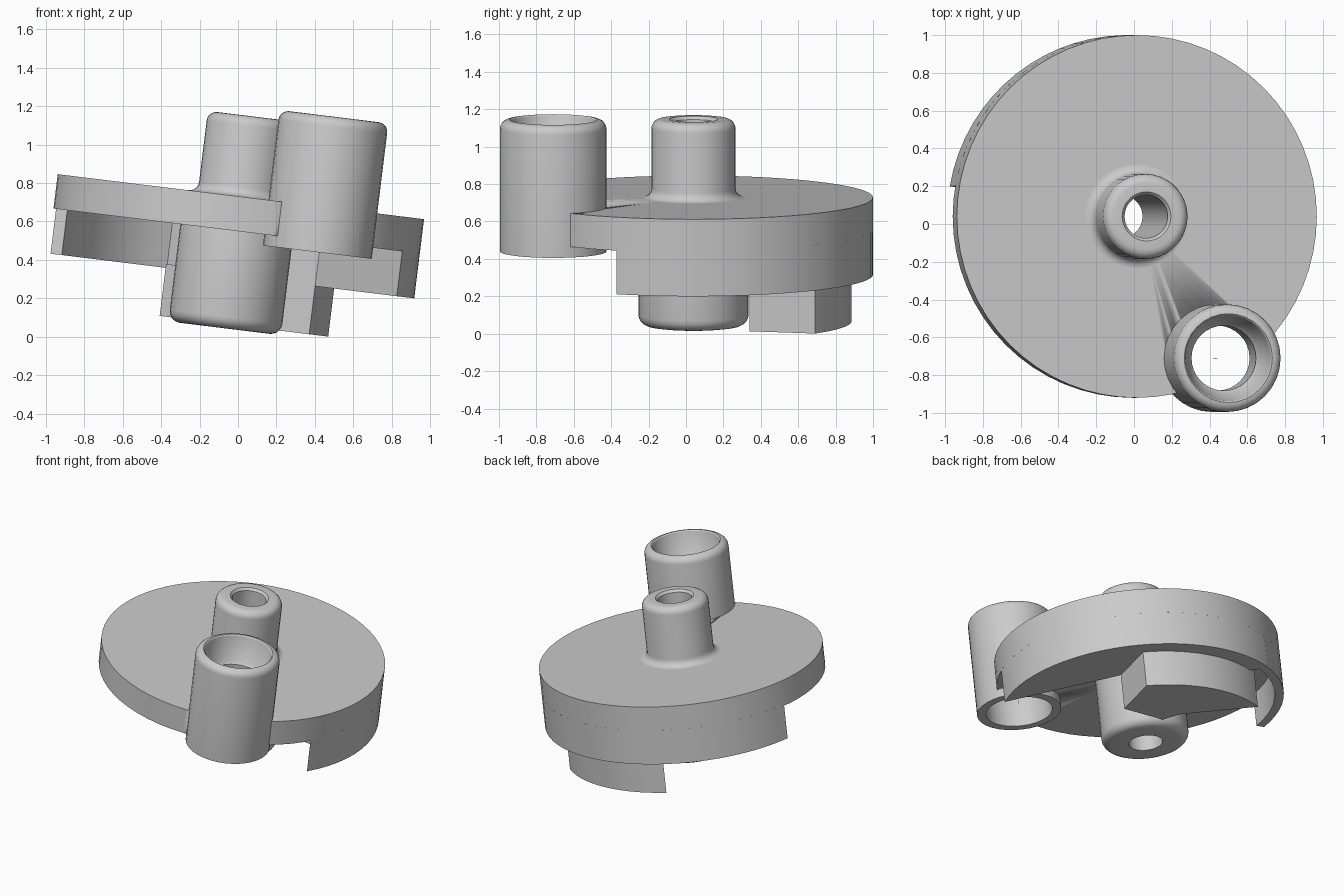
import bpy
import bmesh
from math import cos, sin, radians, pi
from mathutils import Matrix

cube = bpy.data.objects.get("Cube")
if cube:
    bpy.data.objects.remove(cube, do_unlink=True)

grey = bpy.data.materials.new("plain_grey")
grey.use_nodes = True
colour = (0.6, 0.6, 0.6, 1)
grey.diffuse_color = colour
grey.node_tree.nodes["Principled BSDF"].inputs["Base Color"].default_value = colour

TILT = Matrix.Rotation(radians(7), 4, "Y")
HUB = (-0.074, 0.04)
BOSS = (0.356, -0.71)
DISC_R, TOP, UNDER, SKIRT = 0.96, 0.725, 0.545, 0.31


def finish(name, bm, centre):
    """Place the part on its axis, tilt it and shade it."""
    bmesh.ops.recalc_face_normals(bm, faces=bm.faces)
    bm.transform(TILT @ Matrix.Translation((*centre, 0)))
    mesh = bpy.data.meshes.new(name)
    bm.to_mesh(mesh)
    bm.free()
    mesh.materials.append(grey)
    obj = bpy.data.objects.new(name, mesh)
    bpy.context.collection.objects.link(obj)
    bpy.ops.object.select_all(action="DESELECT")
    obj.select_set(True)
    bpy.context.view_layer.objects.active = obj
    bpy.ops.object.shade_smooth_by_angle(angle=radians(30))
    return obj


def lathe(name, profile, centre, sides):
    """Turn a closed (radius, height) loop around an upright axis."""
    bm = bmesh.new()
    rings = []
    for i in range(sides):
        a = 2 * pi * i / sides
        rings.append([bm.verts.new((r * cos(a), r * sin(a), h)) for r, h in profile])
    n = len(profile)
    for i in range(sides):
        a, b = rings[i], rings[(i + 1) % sides]
        for j in range(n):
            k = (j + 1) % n
            bm.faces.new((a[j], b[j], b[k], a[k]))
    return finish(name, bm, centre)


def prism(name, outline, low, high):
    """Extrude an outline, given from the hub axis, between two heights."""
    bm = bmesh.new()
    face = bm.faces.new([bm.verts.new((x, y, low)) for x, y in outline])
    new = bmesh.ops.extrude_face_region(bm, geom=[face])["geom"]
    verts = [v for v in new if isinstance(v, bmesh.types.BMVert)]
    bmesh.ops.translate(bm, verts=verts, vec=(0, 0, high - low))
    return finish(name, bm, HUB)


def arc(radius, start, end, steps):
    angles = [radians(start + (end - start) * i / steps) for i in range(steps + 1)]
    return [(radius * cos(a), radius * sin(a)) for a in angles]


def round_edge(r, h, size, start, end):
    """Quarter-round profile points about (r, h)."""
    return [(r + x, h + y) for x, y in arc(size, start, end, 5)]


# Main disc, opened for the offset tube
disc = lathe("disc", [(0.2, UNDER), (DISC_R, UNDER), (DISC_R, TOP), (0.2, TOP)], HUB, 64)
cutter = lathe("tube_cutter", [(0.001, 0.4), (0.26, 0.4), (0.26, 0.9), (0.001, 0.9)], BOSS, 32)
cutter.hide_render = True
cut = disc.modifiers.new("tube_opening", "BOOLEAN")
cut.operation = "DIFFERENCE"
cut.solver = "EXACT"
cut.object = cutter
bpy.context.view_layer.objects.active = disc
bpy.ops.object.modifier_apply(modifier=cut.name)
bpy.data.objects.remove(cutter, do_unlink=True)

# Central hub with through hole, rounded rims and a filleted foot
hub = [(0.115, 0.035)]
hub += round_edge(0.235, 0.095, 0.06, -90, 0)
hub += [(0.295, UNDER + 0.02), (0.275, TOP)]
hub += round_edge(0.275, TOP + 0.05, 0.05, -90, -180)
hub += round_edge(0.175, 1.097, 0.05, 0, 90)
hub += [(0.13, 1.147), (0.115, 1.13)]
lathe("hub", hub, HUB, 36)

# Offset tube with a tapered mouth and a narrow neck inside
tube = [(0.225, 0.487), (0.285, 0.487)]
tube += round_edge(0.235, 1.147, 0.05, 0, 90)
tube += [(0.228, 1.19), (0.19, 1.02), (0.172, 1.0), (0.172, 0.72), (0.225, 0.72)]
lathe("offset_tube", tube, BOSS, 32)

# Heavy rim sector under the disc
front_edge = [(0.1, 0.3), (0.44, 0.3)]
prism("rim_sector",
      arc(DISC_R, -25.3, 113, 26) + [(0.05, 0.42)] + front_edge,
      SKIRT, UNDER + 0.01)

# Thin skirt carrying on around the back
prism("rim_skirt",
      arc(DISC_R, 112, 170.4, 11) + arc(0.9, 170.4, 112, 11),
      SKIRT, UNDER + 0.01)

# Stop block hanging below the sector
prism("stop_block",
      arc(0.845, 50.3, 114, 14) + [(0.05, 0.42)] + front_edge,
      0.058, SKIRT + 0.02)
